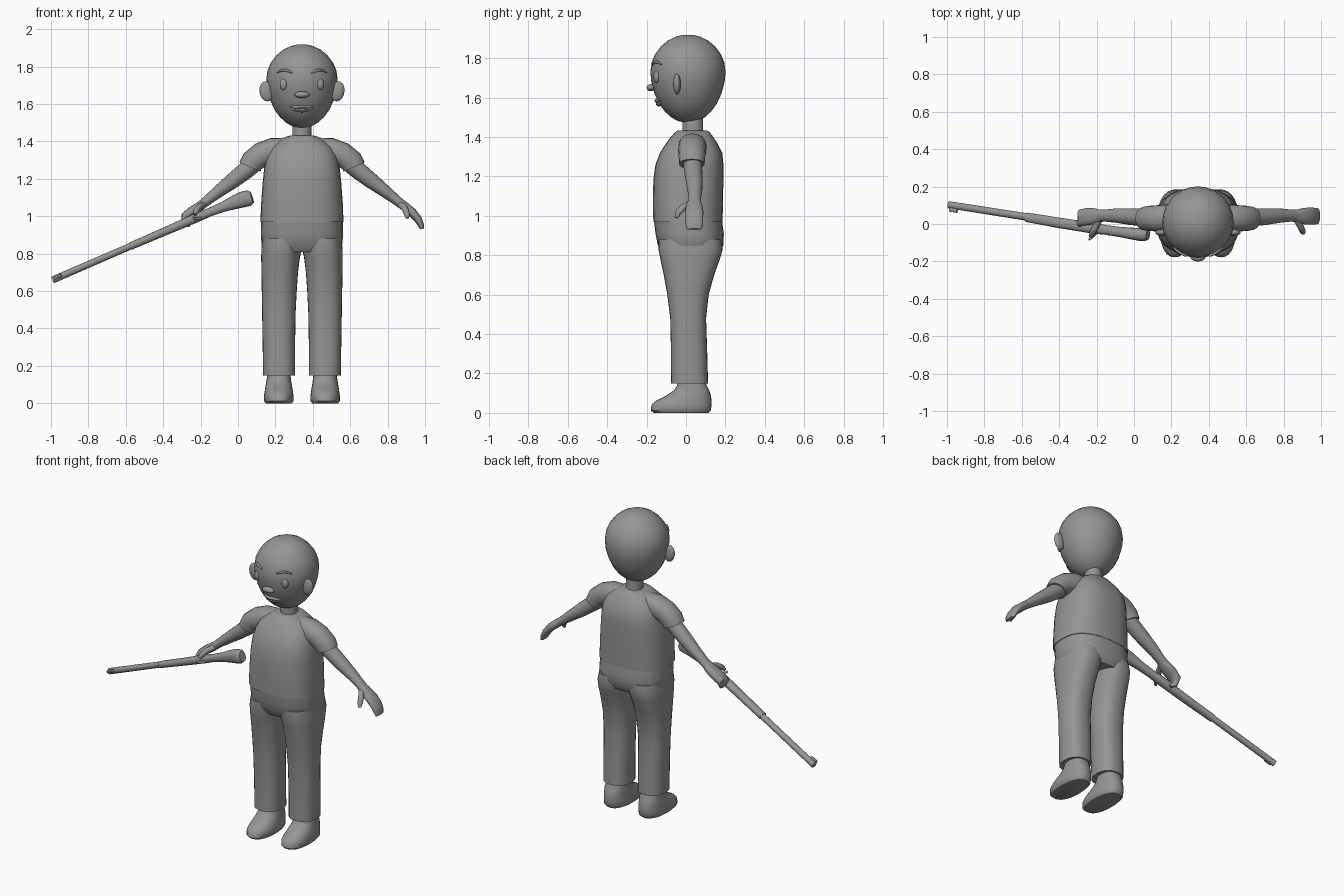
import bpy, bmesh, math
from mathutils import Vector, Matrix

CX = 0.342  # body centre line
grey = bpy.data.materials.new("plain grey")
grey.diffuse_color = (0.3, 0.3, 0.3, 1)


def finish(name, bm, angle=45):
    bmesh.ops.recalc_face_normals(bm, faces=bm.faces)
    me = bpy.data.meshes.new(name)
    bm.to_mesh(me)
    bm.free()
    me.materials.append(grey)
    ob = bpy.data.objects.new(name, me)
    bpy.context.collection.objects.link(ob)
    bpy.ops.object.select_all(action='DESELECT')
    ob.select_set(True)
    bpy.context.view_layer.objects.active = ob
    bpy.ops.object.shade_smooth_by_angle(angle=math.radians(angle))
    return ob


def loft(name, frames, power=2.0, n=28):
    """Skin through rings given as (centre, u vector, v vector)."""
    bm = bmesh.new()
    rings = []
    for c, u, v in frames:
        ring = []
        for i in range(n):
            a = 2 * math.pi * i / n
            p, q = math.cos(a), math.sin(a)
            p = math.copysign(abs(p) ** (2 / power), p)
            q = math.copysign(abs(q) ** (2 / power), q)
            ring.append(bm.verts.new(c + u * p + v * q))
        rings.append(ring)
    for a, b in zip(rings, rings[1:]):
        for i in range(n):
            j = (i + 1) % n
            bm.faces.new((a[i], a[j], b[j], b[i]))
    bm.faces.new(rings[0])
    bm.faces.new(rings[-1])
    return finish(name, bm)


def stack(name, rows, power=2.0):
    """Horizontal rings: (z, x min, x max, y min, y max)."""
    return loft(name, [(Vector(((a + b) / 2, (c + d) / 2, z)),
                        Vector(((b - a) / 2, 0, 0)), Vector((0, (d - c) / 2, 0)))
                       for z, a, b, c, d in rows], power)


def tube(name, rows, power=2.0, n=20):
    """Rings across a path: (x, y, z, half depth, half thickness)."""
    pts = [Vector(r[:3]) for r in rows]
    frames = []
    for i, r in enumerate(rows):
        t = (pts[min(i + 1, len(pts) - 1)] - pts[max(i - 1, 0)]).normalized()
        u = Vector((0, 1, 0))
        u = (u - t * u.dot(t)).normalized()
        frames.append((pts[i], u * r[3], t.cross(u) * r[4]))
    return loft(name, frames, power, n)


def ball(name, loc, size, tilt=0.0, yaw=0.0):
    bm = bmesh.new()
    m = (Matrix.Translation(loc) @ Matrix.Rotation(yaw, 4, 'Z')
         @ Matrix.Rotation(tilt, 4, 'Y') @ Matrix.Diagonal((*size, 1)))
    bmesh.ops.create_uvsphere(bm, u_segments=20, v_segments=12, radius=1, matrix=m)
    return finish(name, bm)


# Head and neck
head = [(1.474, .025), (1.483, .055), (1.50, .085), (1.53, .118), (1.57, .147), (1.62, .17),
        (1.68, .186), (1.73, .191), (1.78, .184), (1.82, .167), (1.86, .137),
        (1.89, .101), (1.91, .06), (1.918, .025)]
stack("head", [(z, CX - r, CX + r, .01 - r, .01 + r) for z, r in head])
stack("neck", [(1.38, CX - .055, CX + .055, -.025, .095),
               (1.44, CX - .05, CX + .05, -.018, .087),
               (1.53, CX - .05, CX + .05, -.018, .087)])

# Shirt body
shirt = [(.968, .222, -.166, .186), (1.06, .219, -.167, .187), (1.18, .210, -.166, .19),
         (1.26, .202, -.155, .19), (1.32, .188, -.132, .184), (1.37, .162, -.1, .158),
         (1.40, .125, -.077, .138), (1.425, .085, -.055, .12), (1.433, .058, -.04, .105)]
stack("shirt", [(z, CX - w, CX + w, a, b) for z, w, a, b in shirt], 2.6)

# Trouser hips
hips = [(.81, .19, -.115, .165), (.85, .217, -.143, .19), (.91, .219, -.155, .192),
        (.975, .218, -.162, .183)]
stack("trouser_hips", [(z, CX - w, CX + w, a, b) for z, w, a, b in hips], 2.5)

# Paired parts: s is the side; offsets are from the centre line
legs = [(.148, .037, .208, -.076, .112), (.3, .037, .21, -.076, .108), (.48, .034, .213, -.08, .102),
        (.6, .028, .215, -.095, .115), (.7, .021, .217, -.113, .143),
        (.78, .011, .218, -.13, .172), (.83, 0, .217, -.14, .186), (.88, -.01, .21, -.14, .18)]
shoes = [(0, .055, .192, -.165, .115), (.012, .045, .203, -.178, .126), (.04, .045, .203, -.176, .13),
         (.06, .048, .2, -.155, .13), (.085, .052, .196, -.105, .127), (.115, .057, .191, -.06, .118),
         (.14, .06, .187, -.045, .105), (.17, .062, .185, -.04, .1)]
sleeve = [(.09, .035, 1.345, .07, .075), (.16, .033, 1.345, .072, .073),
          (.22, .03, 1.328, .07, .066), (.265, .03, 1.293, .067, .063),
          (.278, .03, 1.263, .064, .062)]
arm = [(.22, .033, 1.315, .05, .05), (.30, .035, 1.245, .047, .047), (.37, .04, 1.19, .044, .042),
       (.44, .045, 1.137, .038, .034), (.50, .045, 1.09, .032, .027), (.53, .043, 1.066, .034, .025)]
for s, side in ((1, "left"), (-1, "right")):
    def flank(rows):
        return [(z, CX + s * a, CX + s * b, c, d) for z, a, b, c, d in rows]

    def limb(rows):
        return [(CX + s * x, y, z, a, b) for x, y, z, a, b in rows]

    stack(side + "_trouser_leg", flank(legs), 2.4)
    stack(side + "_shoe", flank(shoes), 2.3)
    tube(side + "_sleeve", limb(sleeve), 2.2)
    tube(side + "_arm", limb(arm))
    # Open hand on one side, gripping hand on the other
    if s > 0:
        hand = [(.515, .043, 1.078, .03, .025), (.555, .042, 1.048, .042, .025),
                (.59, .042, 1.02, .046, .024), (.62, .042, .985, .045, .021),
                (.638, .042, .95, .043, .016), (.643, .042, .932, .036, .01)]
        thumb = [(.53, .02, 1.06, .018, .018), (.55, -.015, 1.042, .018, .017),
                 (.56, -.04, 1.015, .016, .016), (.564, -.05, .99, .008, .009)]
    else:
        hand = [(.515, .043, 1.078, .03, .025), (.55, .042, 1.05, .042, .026),
                (.59, .04, 1.025, .046, .026), (.622, .035, 1.0, .045, .024),
                (.628, .02, .972, .04, .018), (.612, .005, .958, .03, .012)]
        thumb = [(.53, .02, 1.06, .018, .018), (.55, -.02, 1.05, .018, .017),
                 (.565, -.05, 1.03, .016, .016), (.575, -.066, 1.01, .009, .009)]
    tube(side + "_hand", limb(hand), 2.3)
    tube(side + "_thumb", limb(thumb))
    # Ear, eye and brow
    ball(side + "_ear", (CX + s * .19, -.046, 1.668), (.037, .019, .054), s * .15)
    ball(side + "_eye", (CX + s * .1, -.15, 1.705), (.02, .014, .03), 0, s * .5)
    brow = [(.05, -.168, 1.765, .004, .003), (.07, -.167, 1.776, .007, .007),
            (.095, -.155, 1.782, .007, .007), (.115, -.14, 1.778, .006, .006),
            (.132, -.124, 1.768, .004, .003)]
    tube(side + "_brow", limb(brow), n=10)

# Nose and lips
ball("nose", (CX, -.178, 1.65), (.04, .022, .018))
for name, z, y, curve in (("upper_lip", 1.583, -.146, .004), ("lower_lip", 1.566, -.138, .014)):
    rows = []
    for i in range(-4, 5):
        k = i / 4
        r = .003 + .008 * (1 - k * k)
        rows.append((CX + .064 * k, y + .017 * k * k, z + curve * k * k, r * 1.3, r))
    tube(name, rows, n=10)

# Rifle, from muzzle to butt
tube("rifle_barrel", [(-.99, .103, .66, .019, .019), (-.57, .037, .842, .02, .018)], n=16)
tube("rifle_stock", [(-.575, .036, .84, .025, .02), (-.4, .006, .915, .028, .022),
                     (-.22, -.022, .993, .029, .025), (-.15, -.032, 1.022, .026, .023),
                     (-.08, -.042, 1.05, .027, .027), (-.02, -.05, 1.074, .031, .037),
                     (.03, -.056, 1.091, .034, .043), (.06, -.058, 1.097, .034, .042),
                     (.075, -.06, 1.102, .025, .032)], 2.3, 16)
tube("rifle_sight", [(-.985, .078, .668, .012, .008), (-.945, .071, .686, .012, .008)], 4, 12)
tube("rifle_trigger", [(-.20, -.045, .99, .008, .008), (-.225, -.07, .985, .008, .008),
                       (-.24, -.083, .995, .006, .006)], n=10)
